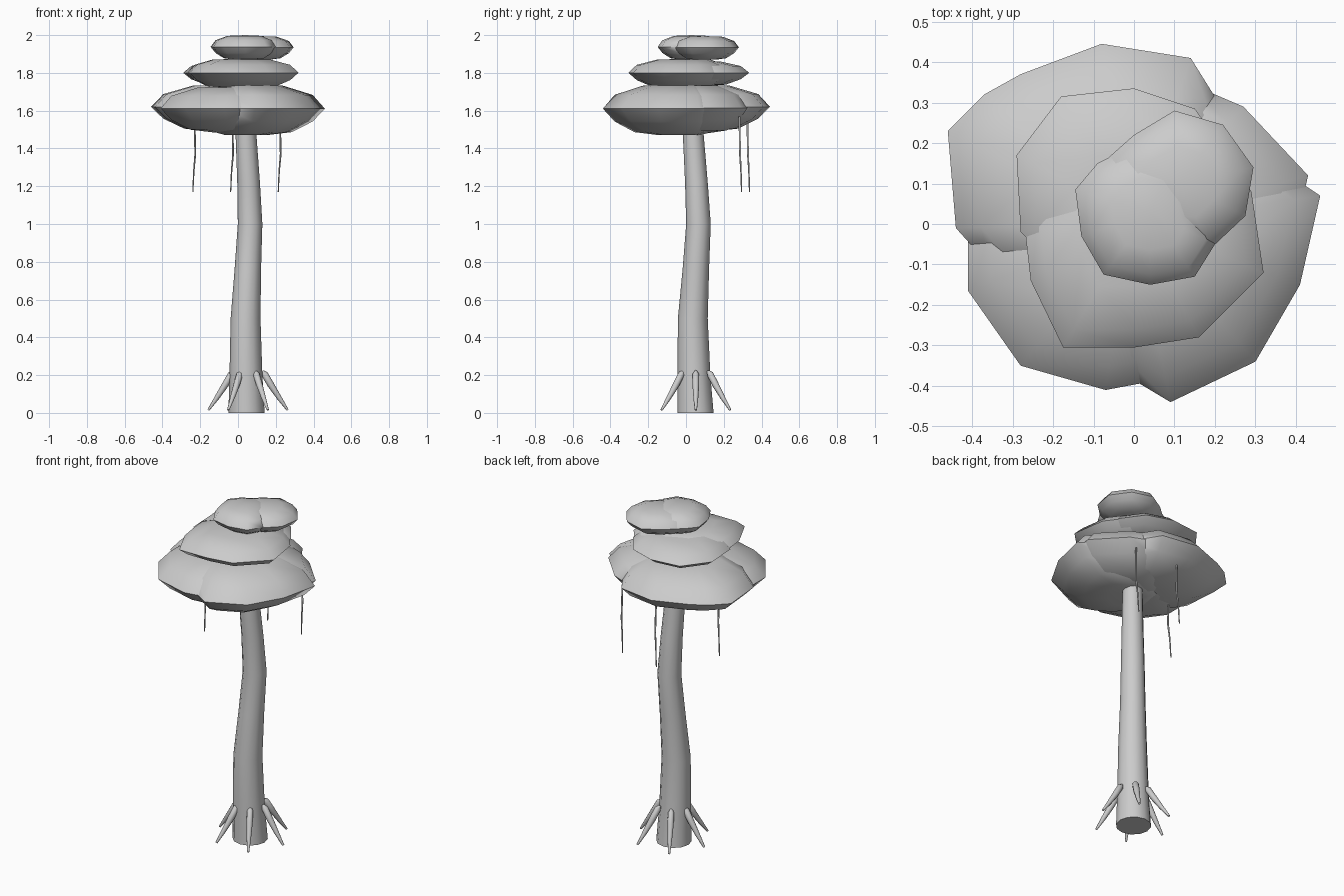
import bpy, bmesh, math
from mathutils import Vector

cube = bpy.data.objects.get("Cube")
if cube:
    bpy.data.objects.remove(cube, do_unlink=True)

grey = bpy.data.materials.new("plain_grey")
grey.use_nodes = True
colour = (0.6, 0.6, 0.6, 1)
grey.diffuse_color = colour
for node in grey.node_tree.nodes:
    if node.type == 'BSDF_PRINCIPLED':
        node.inputs["Base Color"].default_value = colour


def loft(name, rings, bottom=None, top=None, angle=60):
    """Skin a stack of equal-length rings, closing each end with a fan or a cap."""
    bm = bmesh.new()
    loops = [[bm.verts.new(p) for p in ring] for ring in rings]
    n = len(loops[0])
    for a, b in zip(loops, loops[1:]):
        for i in range(n):
            j = (i + 1) % n
            bm.faces.new((a[i], a[j], b[j], b[i]))
    for loop, tip in ((loops[0], bottom), (loops[-1], top)):
        if tip is None:
            bm.faces.new(loop)
        else:
            apex = bm.verts.new(tip)
            for i in range(n):
                bm.faces.new((loop[i], loop[(i + 1) % n], apex))
    bmesh.ops.recalc_face_normals(bm, faces=bm.faces[:])
    mesh = bpy.data.meshes.new(name)
    bm.to_mesh(mesh)
    bm.free()
    mesh.materials.append(grey)
    obj = bpy.data.objects.new(name, mesh)
    bpy.context.collection.objects.link(obj)
    bpy.ops.object.select_all(action='DESELECT')
    obj.select_set(True)
    bpy.context.view_layer.objects.active = obj
    bpy.ops.object.shade_smooth_by_angle(angle=math.radians(angle))
    return obj


def tube(name, path, sides, level=False):
    """Tube through (x, y, z, radius) stations; level keeps its rings horizontal."""
    pts = [Vector(p[:3]) for p in path]
    turn = Vector((0, 0, 1)).rotation_difference(pts[-1] - pts[0])
    rings = []
    for centre, station in zip(pts, path):
        ring = []
        for i in range(sides):
            a = math.tau * i / sides
            v = Vector((math.cos(a), math.sin(a), 0)) * station[3]
            ring.append(centre + (v if level else turn @ v))
        rings.append(ring)
    return loft(name, rings)


# Flattened foliage lump: outline at the rim, drawn in above and below
PROFILE = [(.32, .0), (.62, .06), (.86, .27), (1, .52), (.86, .79), (.52, .97)]


def pad(name, outline, low, high, centre):
    c = Vector(centre)
    rings = []
    for scale, t in PROFILE:
        flat = [c + (Vector(p) - c) * scale for p in outline]
        rings.append([(p.x, p.y, low + (high - low) * t) for p in flat])
    loft(name, rings, (c.x, c.y, low), (c.x, c.y, high))


# Trunk
tube("trunk", [(.045, .05, 0, .096), (.042, .042, .2, .087), (.04, .036, .5, .079),
               (.052, .052, .76, .07), (.064, .066, 1, .065), (.056, .055, 1.22, .06),
               (.042, .038, 1.48, .055), (.04, .035, 1.6, .053)], 12, level=True)

# Roots spread around the base
for i in range(6):
    a = math.tau * i / 6
    d = Vector((math.cos(a), math.sin(a), 0))
    base = Vector((.053, .052, 0))
    stations = [(.075, .222, .007), (.088, .205, .018), (.12, .15, .018),
                (.165, .08, .013), (.21, .015, .006)]
    path = [(*(base + d * r)[:2], z, w) for r, z, w in stations]
    tube(f"root_{i + 1}", path, 8)

# Hanging vines
for i, (x, y, top) in enumerate([(.222, .283, 1.57), (-.03, .325, 1.56), (-.23, .015, 1.54)]):
    tube(f"vine_{i + 1}", [(x, y, top, .005), (x + .004, y + .003, 1.37, .005),
                           (x - .004, y + .008, 1.28, .004), (x - .009, y + .011, 1.17, .003)], 6)

# Lower canopy
mid = (0, 0)
pad("lower_canopy_back_right", [(-.46, .23), (-.37, .32), (-.28, .37), (-.08, .445), (.14, .41),
    (.24, .25), (.2, 0), (0, -.15), (-.2, -.12), (-.35, -.11), (-.44, -.01)], 1.49, 1.74, mid)
pad("lower_canopy_front_right", [(-.3, .16), (-.41, -.03), (-.41, -.165), (-.28, -.35),
    (-.07, -.41), (.09, -.38), (.27, -.22), (.25, .1), (0, .25)], 1.485, 1.73, mid)
pad("lower_canopy_front_left", [(.34, .15), (.46, .07), (.41, -.15), (.3, -.34), (.09, -.44),
    (-.06, -.35), (-.2, -.15), (-.15, .12), (.1, .22)], 1.47, 1.74, mid)
pad("lower_canopy_back_left", [(.13, .35), (.27, .29), (.43, .12), (.38, -.1), (.2, -.22),
    (-.05, -.2), (-.2, 0), (-.1, .25)], 1.48, 1.74, mid)

# Middle canopy
mid = (.01, .01)
pad("middle_canopy_back", [(-.29, .17), (-.18, .315), (0, .335), (.15, .285), (.24, .16),
    (.2, -.05), (.05, -.18), (-.14, -.16), (-.28, -.02)], 1.73, 1.865, mid)
pad("middle_canopy_front", [(.29, .08), (.32, -.12), (.16, -.28), (0, -.305), (-.175, -.305),
    (-.255, -.14), (-.27, -.01), (-.15, .16), (.05, .24), (.2, .2)], 1.72, 1.875, mid)

# Upper canopy
pad("upper_canopy_front", [(-.145, .085), (-.09, .15), (0, .195), (.1, .17), (.17, .07),
    (.2, -.05), (.15, -.13), (.04, -.15), (-.075, -.125), (-.13, -.03)], 1.87, 2, (.04, .03))
pad("upper_canopy_back", [(-.09, .14), (0, .22), (.1, .28), (.22, .245), (.295, .14),
    (.275, .02), (.19, -.06), (.05, -.05), (-.06, .02)], 1.87, 1.995, (.11, .1))
